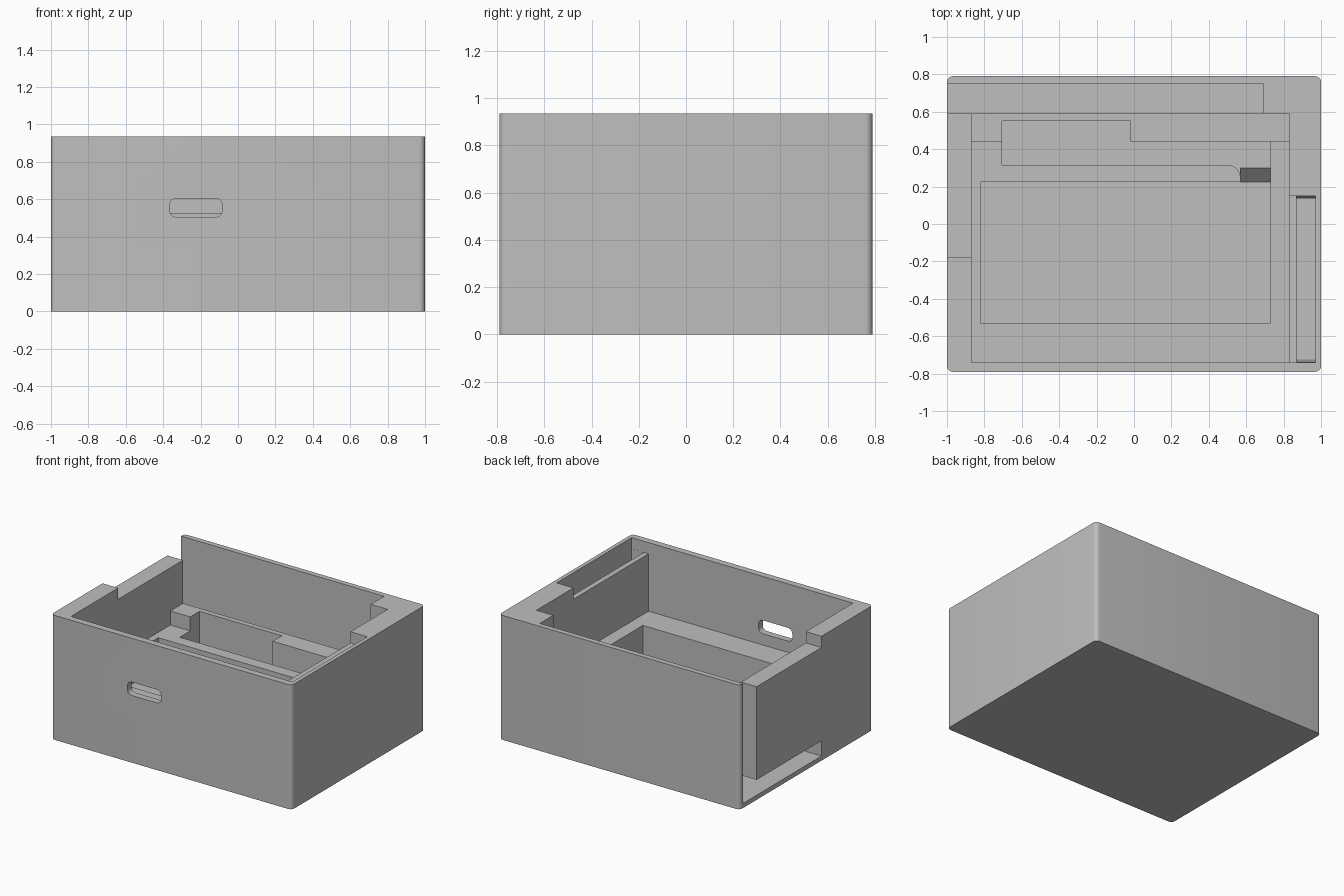
import bpy, bmesh, math
from mathutils import Vector

if "Cube" in bpy.data.objects:
    bpy.data.objects.remove(bpy.data.objects["Cube"], do_unlink=True)

grey = bpy.data.materials.new("plain grey")
grey.use_nodes = True
grey.diffuse_color = (0.52, 0.52, 0.52, 1)
grey.node_tree.nodes["Principled BSDF"].inputs["Base Color"].default_value = (0.52, 0.52, 0.52, 1)


def prism(name, outline, start, end, axis="z", taper=0.0):
    """Extrude a 2D outline along an axis; taper shortens the start ring in y."""
    place = {"x": lambda a, b, c: (c, a, b),
             "y": lambda a, b, c: (a, c, b),
             "z": lambda a, b, c: (a, b, c)}[axis]
    mid = sum(b for _, b in outline) / len(outline)
    bm = bmesh.new()
    low = [bm.verts.new(place(a, b - math.copysign(taper, b - mid), start)) for a, b in outline]
    high = [bm.verts.new(place(a, b, end)) for a, b in outline]
    bm.faces.new(low)
    bm.faces.new(high)
    for i in range(len(outline)):
        j = (i + 1) % len(outline)
        bm.faces.new((low[i], low[j], high[j], high[i]))
    bmesh.ops.recalc_face_normals(bm, faces=bm.faces)
    mesh = bpy.data.meshes.new(name)
    bm.to_mesh(mesh)
    bm.free()
    obj = bpy.data.objects.new(name, mesh)
    bpy.context.collection.objects.link(obj)
    mesh.materials.append(grey)
    return obj


def rect(a0, a1, b0, b1):
    return [(a0, b0), (a1, b0), (a1, b1), (a0, b1)]


def rounded(a0, a1, b0, b1, r, steps=6):
    points = []
    corners = [(a1 - r, b1 - r), (a0 + r, b1 - r), (a0 + r, b0 + r), (a1 - r, b0 + r)]
    for quarter, (ca, cb) in enumerate(corners):
        for s in range(steps + 1):
            t = (quarter + s / steps) * math.pi / 2
            points.append((ca + r * math.cos(t), cb + r * math.sin(t)))
    return points


TOP = 1.1
FLOOR, LEDGE, RIM = 0.42, 0.525, 0.85

# Solid outer block with rounded upright edges
case = prism("enclosure", rounded(-1, 1, -0.79, 0.79, 0.03), 0, 0.935)

# Side recess outline, with a rounded end on the ridge in front of it
bend = [(0.5 + 0.07 * math.sin(t), 0.245 + 0.07 * math.cos(t))
        for t in (i * math.pi / 12 for i in range(7))]
side_recess = ([(-0.705, 0.315)] + bend +
               [(0.57, 0.215), (0.73, 0.215), (0.73, 0.44),
                (-0.02, 0.44), (-0.02, 0.55), (-0.705, 0.55)])

# Upper cavity, opening into the rear groove
upper = [(-0.87, -0.74), (0.83, -0.74), (0.83, 0.59),
         (0.68, 0.59), (0.68, 0.65), (-0.87, 0.65)]

cutters = [
    prism("rear_groove", rect(-1.1, 0.69, 0.59, 0.75), 0.035, TOP),
    prism("under_slot", rect(-1.1, 0.69, -0.18, 0.7), 0.035, 0.15),
    prism("upper_cavity", upper, LEDGE, TOP),
    prism("lower_cavity", rect(-0.87, 0.83, -0.74, 0.44), FLOOR, 0.7),
    prism("right_wall_notch", rect(-1.1, -0.8, -0.18, 0.65), RIM, TOP),
    prism("left_wall_notch", rect(0.8, 0.97, -0.74, 0.15), RIM, TOP),
    prism("left_pocket", rect(0.87, 0.97, -0.74, 0.15), 0.15, 0.9, taper=0.015),
    prism("main_recess", rect(-0.82, 0.73, -0.53, 0.225), 0.19, 0.6),
    prism("side_recess", side_recess, 0.27, 0.6),
    prism("recess_ramp", [(0.2, 0.19), (0.22, 0.19), (0.3, 0.27), (0.3, 0.3), (0.2, 0.3)],
          0.57, 0.73, axis="x"),
    prism("port_hole", rounded(-0.365, -0.085, 0.505, 0.605, 0.035), -0.9, -0.7, axis="y"),
]

# Cut each opening, then drop the cutter
bpy.context.view_layer.objects.active = case
for cutter in cutters:
    cutter.hide_render = True
    mod = case.modifiers.new(cutter.name, "BOOLEAN")
    mod.operation = "DIFFERENCE"
    mod.solver = "EXACT"
    mod.object = cutter
    bpy.ops.object.modifier_apply(modifier=mod.name)
    bpy.data.objects.remove(cutter, do_unlink=True)

bpy.ops.object.select_all(action="DESELECT")
case.select_set(True)
bpy.ops.object.shade_smooth_by_angle(angle=math.radians(30))
